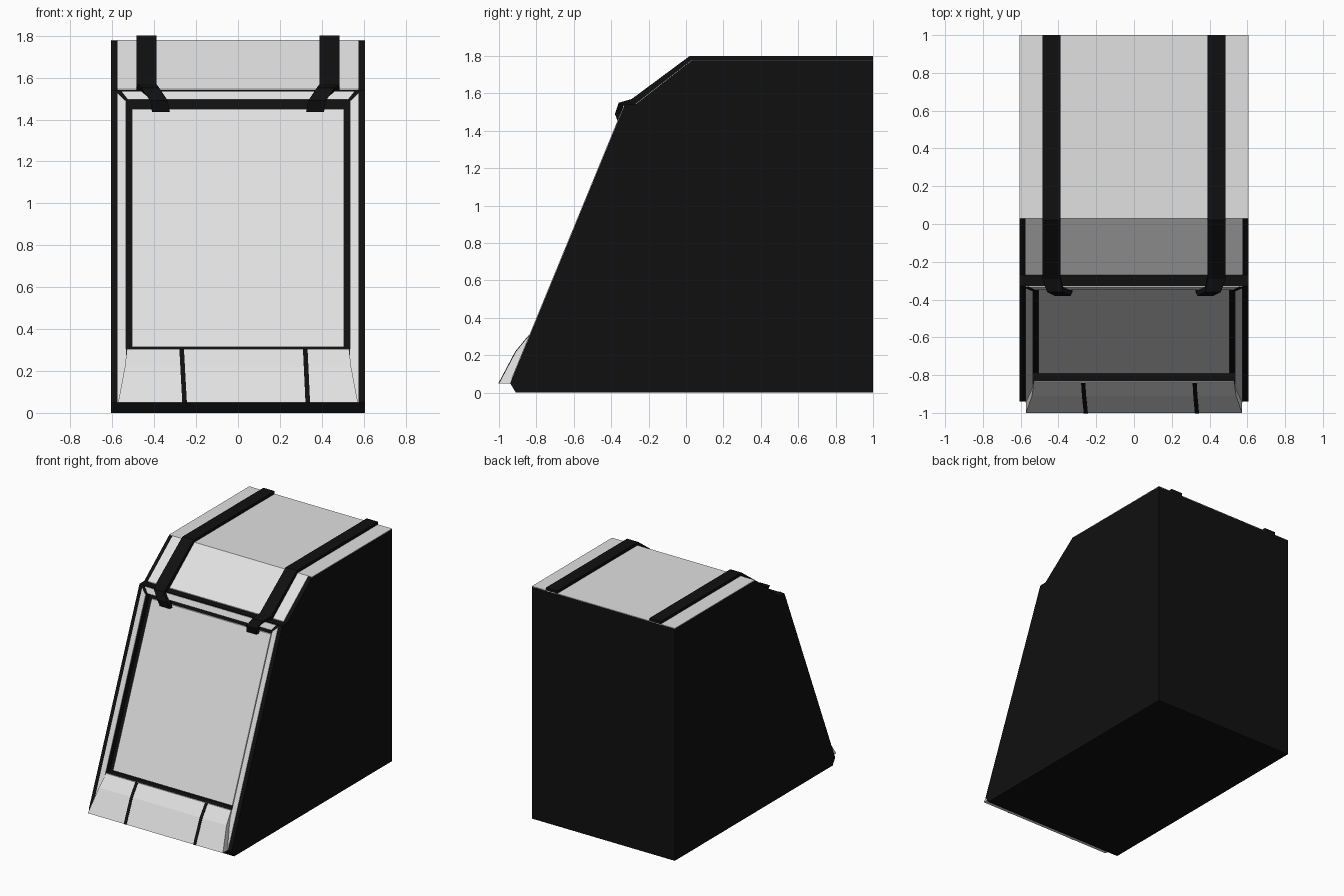
import bpy, bmesh

if "Cube" in bpy.data.objects:
    bpy.data.objects.remove(bpy.data.objects["Cube"])


def material(name, value):
    m = bpy.data.materials.new(name)
    m.diffuse_color = (value, value, value, 1)
    m.use_nodes = True
    m.node_tree.nodes["Principled BSDF"].inputs["Base Color"].default_value = m.diffuse_color
    return m


BLACK = material("matte black", 0.005)
LIGHT = material("light grey", 0.75)


def loft(name, rings, mat):
    """Join rings of equal point count into a closed solid."""
    bm = bmesh.new()
    vs = [[bm.verts.new(p) for p in r] for r in rings]
    n = len(rings[0])
    for a, b in zip(vs, vs[1:]):
        for i in range(n):
            j = (i + 1) % n
            bm.faces.new((a[i], a[j], b[j], b[i]))
    bm.faces.new(vs[0])
    bm.faces.new(vs[-1])
    bmesh.ops.recalc_face_normals(bm, faces=bm.faces)
    me = bpy.data.meshes.new(name)
    bm.to_mesh(me)
    bm.free()
    me.materials.append(mat)
    ob = bpy.data.objects.new(name, me)
    bpy.context.collection.objects.link(ob)
    return ob


def prism(name, profile, x0, x1, mat):
    return loft(name, [[(x, y, z) for y, z in profile] for x in (x0, x1)], mat)


def front(z):
    """y of the sloping front at height z."""
    return -0.94 + (z - 0.05) * 0.4114


def slab(z0, z1, out, inn):
    """Profile lying along the sloping front."""
    return [(front(z0) - out, z0), (front(z0) + inn, z0),
            (front(z1) + inn, z1), (front(z1) - out, z1)]


# Body with a pocket cut in the sloping front
body = prism("body", [(-0.91, 0), (-0.94, 0.05), (-0.327, 1.54), (-0.27, 1.54),
                      (0.03, 1.775), (1, 1.775), (1, 0)], -0.605, 0.605, BLACK)
cutter = prism("pocket_cutter", slab(0.305, 1.495, 0.1, 0.05), -0.535, 0.535, BLACK)
cutter.hide_render = True
mod = body.modifiers.new("pocket", 'BOOLEAN')
mod.object = cutter
mod.operation = 'DIFFERENCE'
mod.solver = 'EXACT'
bpy.context.view_layer.objects.active = body
bpy.ops.object.modifier_apply(modifier="pocket")
bpy.data.objects.remove(cutter)

# Front panel inside the pocket and the light trim around it
prism("front_panel", slab(0.315, 1.45, -0.04, 0.055), -0.505, 0.505, LIGHT)
prism("trim_top", slab(1.495, 1.535, 0.004, 0.002), -0.535, 0.535, LIGHT)
for s, side in ((-1, "left"), (1, "right")):
    prism("trim_" + side, slab(0.05, 1.535, 0.004, 0.002), s * 0.535, s * 0.575, LIGHT)
    # Dark diagonal mitre at the upper trim corner
    loft("trim_mitre_" + side,
         [[(s * x, front(z) - o, z) for x, z in
           ((0.52, 1.49), (0.54, 1.49), (0.575, 1.525), (0.575, 1.54), (0.56, 1.54))]
          for o in (0.003, 0.007)], BLACK)

# Top and upper slope plates
prism("top_plate", [(0.03, 1.774), (1, 1.774), (1, 1.779), (0.03, 1.779)],
      -0.605, 0.605, LIGHT)
prism("slope_plate", [(-0.27, 1.539), (0.03, 1.774), (0.03, 1.779), (-0.27, 1.545)],
      -0.575, 0.575, LIGHT)

# Flared apron at the foot of the front
ROWS = [(-0.84, 0.305, 0.53), (-0.91, 0.22, 0.54), (-1.0, 0.05, 0.572)]
loft("apron", [[(-w, y, z), (w, y, z), (w, front(z) + 0.002, z), (-w, front(z) + 0.002, z)]
               for y, z, w in ROWS], LIGHT)
for x, lean in ((-0.28, 0.014), (0.31, 0.012)):
    loft("apron_seam", [[(x + d, y - 0.003, z), (x + d + 0.022, y - 0.003, z),
                         (x + d + 0.022, y + 0.004, z), (x + d, y + 0.004, z)]
                        for (y, z, w), d in zip(ROWS, (0, lean / 3, lean))], BLACK)

# Straps over the top, bending inward at the front edge
STRAP = [(1, 1.80, 1, 1.77, 0.39, 0.485),
         (0.02, 1.80, 0.03, 1.77, 0.39, 0.485),
         (-0.29, 1.57, -0.27, 1.53, 0.39, 0.485),
         (-0.36, 1.55, -0.325, 1.53, 0.375, 0.46),
         (-0.38, 1.49, -0.335, 1.49, 0.335, 0.42),
         (-0.36, 1.435, -0.33, 1.435, 0.325, 0.41)]
for s, side in ((-1, "left"), (1, "right")):
    loft("strap_" + side, [[(s * a, y, z), (s * b, y, z), (s * b, v, w), (s * a, v, w)]
                           for y, z, v, w, a, b in STRAP], BLACK)
